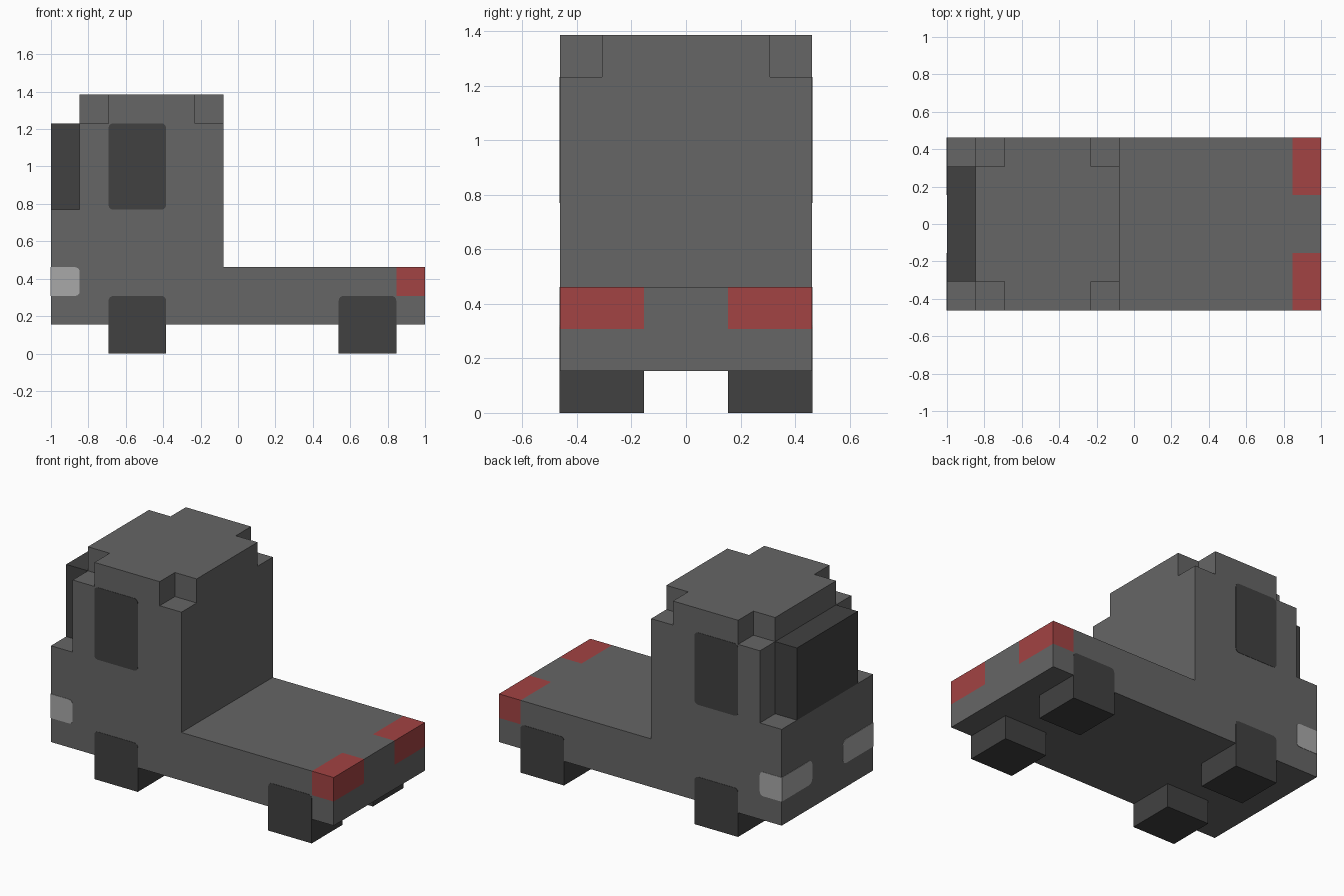
import bpy, bmesh, math
from mathutils import Vector

if "Cube" in bpy.data.objects:
    bpy.data.objects.remove(bpy.data.objects["Cube"], do_unlink=True)

U = 2 / 13                      # one block; the truck is 13 x 6 x 9 blocks
T = 0.002                       # how far painted plates stand proud


def material(name, color):
    m = bpy.data.materials.new(name)
    m.use_nodes = True
    m.diffuse_color = color
    m.node_tree.nodes["Principled BSDF"].inputs["Base Color"].default_value = color
    return m


GREY = material("body grey", (0.133, 0.133, 0.133, 1))
DARK = material("dark grey", (0.053, 0.053, 0.053, 1))
LIGHT = material("headlight grey", (0.397, 0.397, 0.397, 1))
RED = material("tail light red", (0.362, 0.056, 0.056, 1))


def finish(name, bm, *mats):
    bmesh.ops.recalc_face_normals(bm, faces=bm.faces)
    me = bpy.data.meshes.new(name)
    bm.to_mesh(me)
    bm.free()
    for m in mats:
        me.materials.append(m)
    ob = bpy.data.objects.new(name, me)
    bpy.context.collection.objects.link(ob)
    return ob


def prism(bm, points, direction):
    face = bm.faces.new([bm.verts.new(p) for p in points])
    out = bmesh.ops.extrude_face_region(bm, geom=[face], use_keep_orig=True)
    verts = [v for v in out["geom"] if isinstance(v, bmesh.types.BMVert)]
    bmesh.ops.translate(bm, verts=verts, vec=direction)


def add_box(bm, lo, hi):
    # corners in blocks: x from the nose, y from the centre line, z from the ground
    (x0, y0, z0), (x1, y1, z1) = lo, hi
    pts = [((x - 6.5) * U, y * U, z0 * U) for x, y in ((x0, y0), (x1, y0), (x1, y1), (x0, y1))]
    prism(bm, pts, Vector((0, 0, (z1 - z0) * U)))


def box(name, lo, hi, mat):
    bm = bmesh.new()
    add_box(bm, lo, hi)
    return finish(name, bm, mat)


def rounded(a0, a1, b0, b1, radii):
    # rectangle outline; radii run from the low corner counter-clockwise
    corners = ((a0, b0, 1, 1), (a1, b0, -1, 1), (a1, b1, -1, -1), (a0, b1, 1, -1))
    pts = []
    for i, ((a, b, sa, sb), r) in enumerate(zip(corners, radii)):
        if r == 0:
            pts.append((a, b))
            continue
        for k in range(5):
            ang = math.radians(180 + 90 * i + 22.5 * k)
            pts.append((a + sa * r + r * math.cos(ang), b + sb * r + r * math.sin(ang)))
    return pts


def side_plate(name, side, x0, x1, z0, z1, radii, mat):
    bm = bmesh.new()
    pts = rounded((x0 - 6.5) * U, (x1 - 6.5) * U, z0 * U, z1 * U, radii)
    prism(bm, [(a, side * (3 * U - T), b) for a, b in pts], Vector((0, side * 2 * T, 0)))
    finish(name, bm, mat)


# Body: side outline of cab, nose and flat bed, extruded across the width
bm = bmesh.new()
outline = [(0, 1), (13, 1), (13, 3), (6, 3), (6, 9), (1, 9), (1, 5), (0, 5)]
prism(bm, [((x - 6.5) * U, -3 * U, z * U) for x, z in outline], Vector((0, 6 * U, 0)))
body = finish("body", bm, GREY, RED)

# Notch the four roof corners
bm = bmesh.new()
for x0, x1 in ((0.5, 2), (5, 6.5)):
    for y0, y1 in ((-3.5, -2), (2, 3.5)):
        add_box(bm, (x0, y0, 8), (x1, y1, 9.5))
cutter = finish("roof_corner_cutter", bm, GREY)
cutter.hide_render = True
mod = body.modifiers.new("notches", 'BOOLEAN')
mod.operation = 'DIFFERENCE'
mod.solver = 'EXACT'
mod.object = cutter
bpy.context.view_layer.objects.active = body
bpy.ops.object.modifier_apply(modifier=mod.name)
bpy.data.objects.remove(cutter, do_unlink=True)

# Tail lights: cut the rear end of the bed and colour its upper corners
bm = bmesh.new()
bm.from_mesh(body.data)
edge = 5.5 * U
for co, no in (((edge, 0, 0), (1, 0, 0)), ((0, U, 0), (0, 1, 0)),
               ((0, -U, 0), (0, 1, 0)), ((0, 0, 2 * U), (0, 0, 1))):
    faces = [f for f in bm.faces if no[0] or f.calc_center_median().x > edge]
    geom = set(faces)
    for f in faces:
        geom.update(f.edges)
        geom.update(f.verts)
    bmesh.ops.bisect_plane(bm, geom=list(geom), dist=1e-5, plane_co=co, plane_no=no)
for f in bm.faces:
    c = f.calc_center_median()
    f.material_index = int(c.x > edge and abs(c.y) > U and c.z > 2 * U)
bm.to_mesh(body.data)
bm.free()

# Windscreen block standing on the nose
box("windscreen", (0, -2, 5), (1, 2, 8), DARK)

for side, label in ((-1, "right"), (1, "left")):
    y0, y1 = sorted((side * 1, side * 3))

    # Wheels, with a face plate that rises over the body side
    for end, x in (("front", 2), ("rear", 10)):
        box(f"{end}_{label}_wheel", (x, y0, 0), (x + 2, y1, 1), DARK)
        side_plate(f"{end}_{label}_wheel_face", side, x, x + 2, 0, 2,
                   (0, 0, 0.025, 0.025), DARK)

    # Side window
    side_plate(f"{label}_window", side, 2, 4, 5, 8, (0.025,) * 4, DARK)

    # Headlight wrapping round the front corner
    side_plate(f"{label}_headlight_side", side, 0, 1, 2, 3, (0, 0.025, 0.025, 0), LIGHT)
    r = 0.035
    radii = (0, r, r, 0) if side < 0 else (r, 0, 0, r)
    pts = rounded(y0 * U, y1 * U, 2 * U, 3 * U, radii)
    bm = bmesh.new()
    prism(bm, [(-1 + T, a, b) for a, b in pts], Vector((-2 * T, 0, 0)))
    finish(f"{label}_headlight_front", bm, LIGHT)
